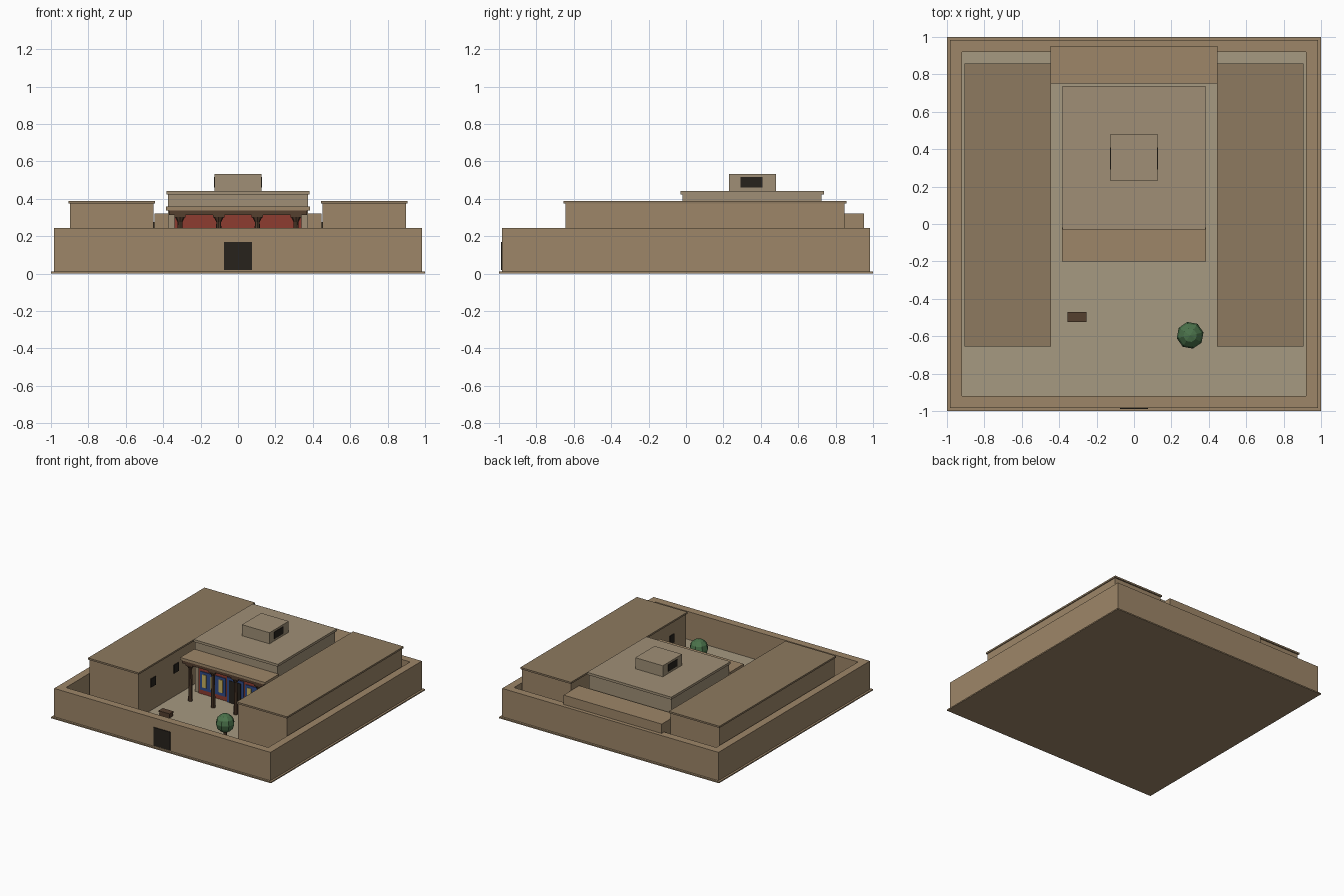
import bpy, math

if "Cube" in bpy.data.objects:
    bpy.data.objects.remove(bpy.data.objects["Cube"])


def mat(name, r, g, b):
    m = bpy.data.materials.new(name)
    m.diffuse_color = (r, g, b, 1)
    m.use_nodes = True
    m.node_tree.nodes["Principled BSDF"].inputs["Base Color"].default_value = m.diffuse_color
    return m


EARTH = mat("earth_wall", .34, .24, .14)
ROOF = mat("brown_roof", .27, .195, .115)
PALE = mat("pale_plaster", .35, .275, .18)
FLOOR = mat("courtyard_earth", .38, .32, .22)
DARK = mat("dark_opening", .02, .016, .012)
WOOD = mat("dark_wood", .09, .05, .028)
RED = mat("red_paint", .27, .045, .03)
BLUE = mat("blue_paint", .03, .07, .25)
YELLOW = mat("yellow_paint", .6, .45, .12)
GREEN = mat("leaf_green", .07, .17, .07)


def finish(name, m):
    o = bpy.context.object
    o.name = name
    o.data.materials.append(m)
    return o


def box(name, m, x0, x1, y0, y1, z0, z1):
    bpy.ops.mesh.primitive_cube_add(size=1, location=((x0 + x1) / 2, (y0 + y1) / 2, (z0 + z1) / 2))
    o = finish(name, m)
    o.scale = (x1 - x0, y1 - y0, z1 - z0)
    bpy.ops.object.transform_apply(location=False, rotation=False, scale=True)
    return o


def cone(name, m, x, y, z0, z1, r0, r1, n=8):
    bpy.ops.mesh.primitive_cone_add(vertices=n, radius1=r0, radius2=r1, depth=z1 - z0,
                                    location=(x, y, (z0 + z1) / 2))
    return finish(name, m)


# ground plinth and courtyard floor
box("plinth", EARTH, -1, 1, -1, 1, 0, .01)
box("courtyard_floor", FLOOR, -.92, .92, -.92, .92, .004, .014)

# enclosing wall: square ring from a frame profile
O, I = .983, .92
ring = [(-O, -O), (O, -O), (O, O), (-O, O), (-I, -I), (I, -I), (I, I), (-I, I)]
verts = [(x, y, z) for z in (.005, .243) for x, y in ring]
faces = []
for i in range(4):
    j = (i + 1) % 4
    faces += [(i, j, j + 8, i + 8), (j + 4, i + 4, i + 12, j + 12),
              (i + 8, j + 8, j + 12, i + 12), (j, i, i + 4, j + 4)]
mesh = bpy.data.meshes.new("compound_wall")
mesh.from_pydata(verts, [], faces)
mesh.materials.append(EARTH)
bpy.context.collection.objects.link(bpy.data.objects.new("compound_wall", mesh))

# gate
box("gate", DARK, -.075, .075, -.989, -.975, .018, .168)

# side wings with roofs and small courtyard windows
for side, s in (("left", -1), ("right", 1)):
    def sbox(name, m, a, b, *rest):
        return box(side + "_" + name, m, min(s * a, s * b), max(s * a, s * b), *rest)
    sbox("wing", EARTH, .452, .898, -.645, .848, .005, .378)
    sbox("wing_roof", ROOF, .445, .905, -.655, .858, .375, .389)
    for y in (-.46, -.16, .14):
        sbox("wing_window", DARK, .446, .46, y - .03, y + .03, .205, .275)

# rear building
box("rear_block", EARTH, -.446, .446, .75, .952, .005, .32)

# main hall and roof
box("main_hall", PALE, -.375, .375, -.02, .725, .005, .422)
box("main_roof", PALE, -.383, .383, -.03, .737, .422, .442)

# roof lantern with side openings
box("roof_lantern", PALE, -.125, .125, .23, .48, .44, .533)
for s in (-1, 1):
    box("lantern_opening", DARK, s * .124 - .004, s * .124 + .004, .292, .41, .459, .517)

# porch roof, beam and columns with brackets
box("porch_roof", EARTH, -.385, .385, -.2, -.02, .338, .358)
box("porch_beam", WOOD, -.37, .37, -.196, -.15, .314, .338)
for x in (-.31, -.103, .103, .31):
    cone("porch_column", WOOD, x, -.175, .01, .285, .017, .013)
    cone("column_capital", WOOD, x, -.175, .275, .302, .013, .026)
    box("column_bracket", WOOD, x - .03, x + .03, -.193, -.157, .3, .316)

# painted front wall with windows and door
box("painted_front", RED, -.34, .34, -.03, -.015, .01, .338)
for c in (-.205, .205):
    box("window_frame", BLUE, c - .115, c + .115, -.036, -.028, .05, .2)
    for d in (-.075, 0, .075):
        box("window_panel", YELLOW, c + d - .018, c + d + .018, -.04, -.034, .075, .18)
box("door_frame", BLUE, -.075, .075, -.036, -.028, .01, .215)
box("door", DARK, -.053, .053, -.04, -.034, .012, .195)

# courtyard bench
box("bench", WOOD, -.35, -.26, -.52, -.475, .01, .045)
box("bench_top", WOOD, -.355, -.255, -.525, -.47, .043, .053)

# tree
cone("tree_trunk", WOOD, .3, -.595, .01, .11, .014, .011, 6)
bpy.ops.mesh.primitive_uv_sphere_add(segments=8, ring_count=6, radius=.073, location=(.3, -.595, .155),
                                     rotation=(0, 0, math.radians(12)))
finish("tree_crown", GREEN)
